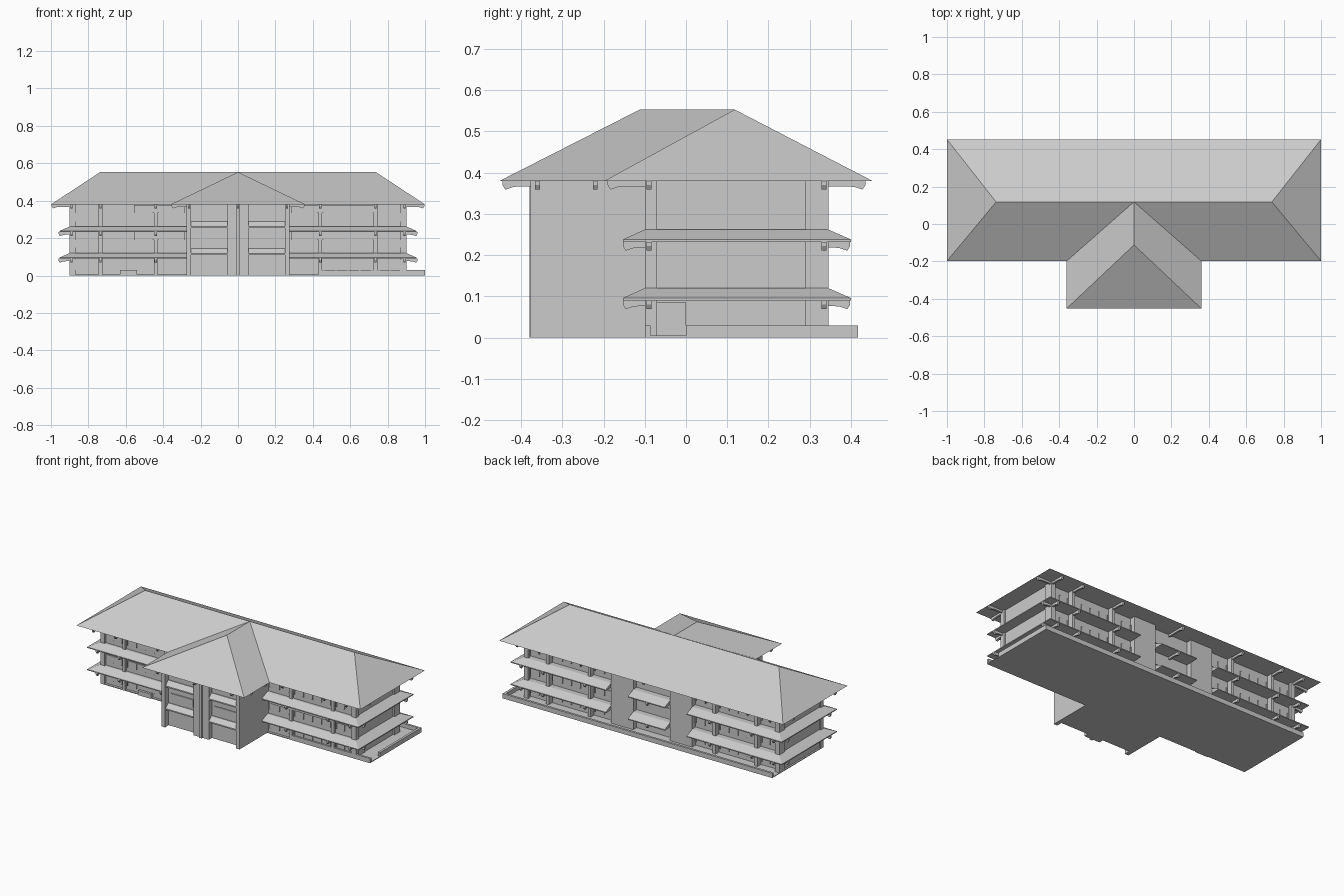
import bpy, bmesh
from mathutils import Matrix
from math import pi

if "Cube" in bpy.data.objects:
    bpy.data.objects.remove(bpy.data.objects["Cube"])


def finish(name, bm):
    bmesh.ops.recalc_face_normals(bm, faces=bm.faces)
    me = bpy.data.meshes.new(name)
    bm.to_mesh(me)
    bm.free()
    ob = bpy.data.objects.new(name, me)
    bpy.context.collection.objects.link(ob)
    return ob


def hull(name, pts):
    bm = bmesh.new()
    for p in pts:
        bm.verts.new(p)
    r = bmesh.ops.convex_hull(bm, input=bm.verts)
    junk = [v for v in r["geom_interior"] if isinstance(v, bmesh.types.BMVert)]
    bmesh.ops.delete(bm, geom=junk, context='VERTS')
    bmesh.ops.dissolve_limit(bm, angle_limit=0.01, verts=bm.verts, edges=bm.edges)
    return finish(name, bm)


def rect(x0, x1, y0, y1, z):
    return [(x, y, z) for x in (x0, x1) for y in (y0, y1)]


def box(name, x0, x1, y0, y1, z0, z1):
    return hull(name, rect(x0, x1, y0, y1, z0) + rect(x0, x1, y0, y1, z1))


def pair(name, x0, x1, *rest):
    box(name + "_right", x0, x1, *rest)
    box(name + "_left", -x1, -x0, *rest)


def bracket(x, y, z, angle, length):
    """Timber bracket with a curved drooping tip, pointing outward along angle."""
    prof = [(0, 0), (length, 0), (length, -.010), (length - .007, -.021),
            (length - .025, -.015), (length - .045, -.013), (0, -.013)]
    bm = bmesh.new()
    f = bm.faces.new([bm.verts.new((a, -.006, b)) for a, b in prof])
    r = bmesh.ops.extrude_face_region(bm, geom=[f])
    bmesh.ops.translate(bm, vec=(0, .012, 0),
                        verts=[v for v in r["geom"] if isinstance(v, bmesh.types.BMVert)])
    bm.transform(Matrix.Translation((x, y, z)) @ Matrix.Rotation(angle, 4, 'Z'))
    finish("bracket", bm)


# Roofs
EAVE, TOP = .38, .553
hull("main_roof", rect(-1, 1, -.198, .452, EAVE) + [(-.737, .118, TOP), (.737, .118, TOP)])
hull("wing_roof", [(s * .36, y, EAVE) for s in (-1, 1) for y in (-.452, -.198)]
     + [(0, -.112, TOP), (0, .118, TOP), (0, .118, EAVE)])

# Main body with end walls
FRONT, BACK = -.085, .31
box("main_body", -.89, .89, FRONT, BACK, 0, EAVE)
pair("back_tower", .13, .285, .25, .345, 0, EAVE)
for x in (.89, .735, .44):
    pair("front_pilaster", x - .01, x + .01, -.1, -.07, 0, EAVE)
    pair("back_pilaster", x - .01, x + .01, .29, .345, 0, EAVE)
for y in (-.09, .335):
    pair("end_pilaster", .87, .9, y - .01, y + .01, 0, EAVE)

# Front wing: side walls, recessed bays, central pier
box("wing_core", -.26, .26, -.34, -.05, 0, EAVE)
pair("wing_wall", .25, .275, -.377, -.07, 0, EAVE)
pair("wing_pier", .01, .055, -.37, -.33, 0, EAVE)
box("wing_centre_post", -.01, .01, -.38, -.33, 0, EAVE)
for s in (-1, 1):
    a, b = sorted((s * .055, s * .25))
    for z in (.11, .255):
        hull("bay_ledge", rect(a, b, -.372, -.33, z) + rect(a, b, -.372, -.33, z + .008)
             + rect(a, b, -.345, -.33, z + .034))
        box("bay_window", a + .02, b - .02, -.346, -.33, z + .05, z + .1)

# Skirt canopies on two storeys
for z in (.09, .232):
    hull("skirt_front_and_ends",
         rect(-.955, .955, -.153, .34, z) + rect(-.955, .955, -.153, .34, z + .006)
         + rect(-.9, .9, -.1, .34, z + .03))
    for s in (-1, 1):
        hull("skirt_back_side", [(s * x, y, h) for x in (.285, .955)
                                 for y in (.335, .4) for h in (z, z + .006)]
             + [(s * x, y, z + .03) for x in (.285, .9) for y in (.335, .345)])
    hull("skirt_back_middle", rect(-.13, .13, .3, .4, z) + rect(-.13, .13, .3, .4, z + .006)
         + rect(-.13, .13, .3, .345, z + .03))

# Brackets under each canopy and under the eaves
for z, reach in ((.09, .063), (.232, .063), (EAVE, .1)):
    for s in (-1, 1):
        for x in (.89, .735, .44):
            bracket(s * x, -.09, z, -pi / 2, reach)
            bracket(s * x, .335, z, pi / 2, reach)
        for y in (-.09, .335):
            bracket(s * .89, y, z, 0 if s > 0 else pi, reach + .006)
    bracket(0, .305, z, pi / 2, reach + .03)
for s in (-1, 1):
    for y in (-.36, -.22):
        bracket(s * .265, y, EAVE, 0 if s > 0 else pi, .09)
    bracket(s * .262, -.365, EAVE, -pi / 2, .08)
bracket(0, -.365, EAVE, -pi / 2, .08)

# Window strips, transom panels and mullions
for z0, z1 in ((.03, .085), (.15, .19), (.29, .335)):
    for x0, x1 in ((.29, .42), (.46, .715), (.755, .87)):
        pair("front_window", x0, x1, FRONT - .004, FRONT + .01, z0, z1)
        pair("back_window", x0, x1, BACK - .01, BACK + .004, z0, z1)
        n = round((x1 - x0) / .06)
        for i in range(n + 1):
            m = x0 + (x1 - x0) * i / n
            pair("front_mullion", m - .003, m + .003, FRONT - .008, FRONT, z0, z1)
            pair("back_mullion", m - .003, m + .003, BACK, BACK + .008, z0, z1)
    box("back_middle_window", -.11, .11, BACK - .01, BACK + .004, z0, z1)
for z0, z1 in ((.19, .232), (.335, .378)):
    pair("transom", .285, .43, -.097, -.08, z0, z1)
    box("transom_right", .45, .725, -.097, -.08, z0, z1)
    box("transom_left", -.555, -.45, -.097, -.08, z0, z1)

# Ground slab, terrace floor and low parapet with an opening on the right
box("ground_slab", -.9, 1, -.1, .417, 0, .005)
box("parapet_back", -.9, 1, .403, .417, 0, .03)
box("parapet_right", .985, 1, 0, .417, 0, .03)
box("parapet_front", .44, 1, -.1, -.086, 0, .03)
box("end_door", .88, .895, -.078, 0, .005, .085)
box("front_door", -.63, -.54, -.09, -.08, 0, .085)
box("front_low_wall", -.63, -.54, -.105, -.09, 0, .03)
for i in range(4):
    box("vent_slat", .85, .88, -.095, -.08, .04 + i * .012, .046 + i * .012)
